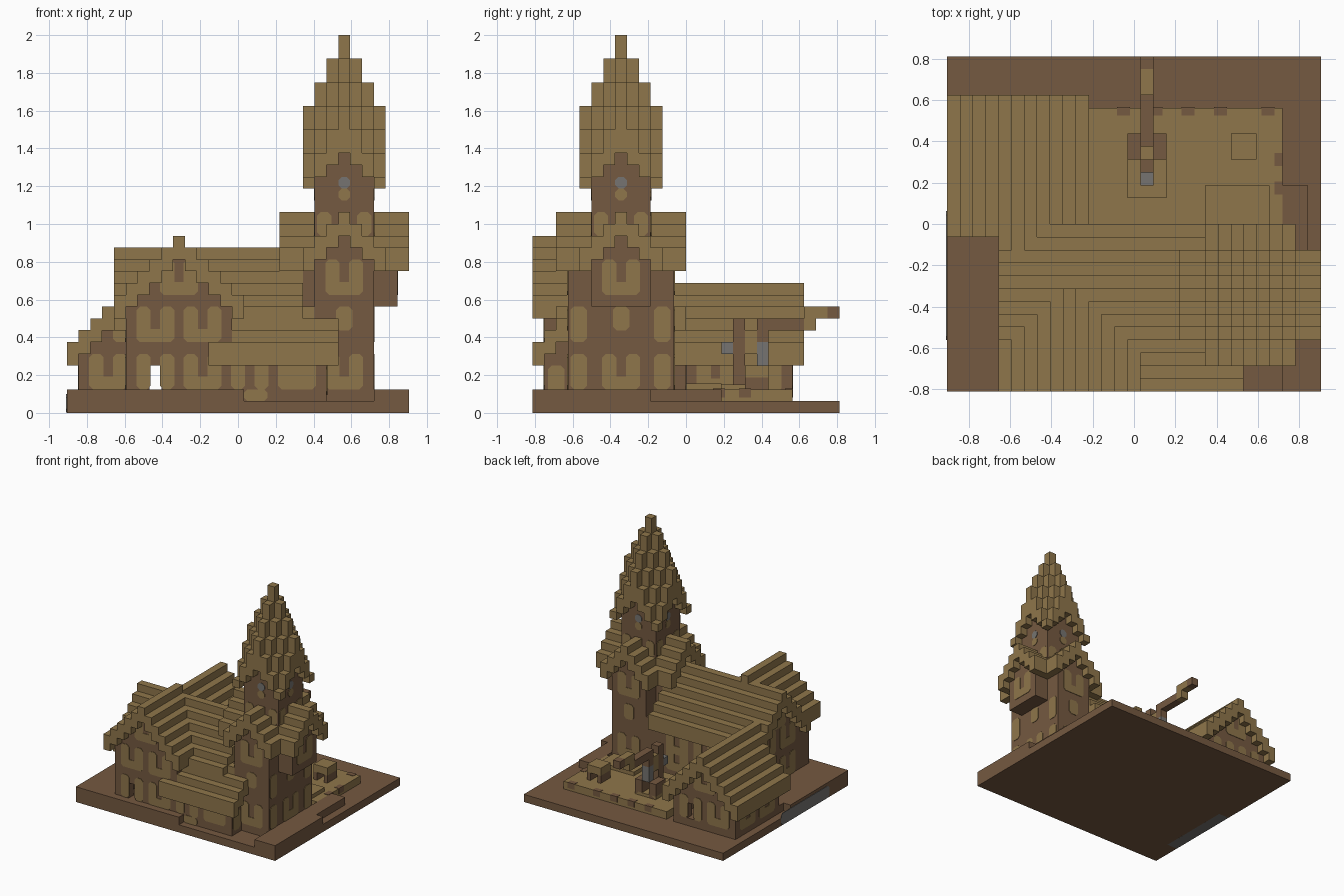
import bpy, bmesh
from mathutils import Matrix, Vector

cube = bpy.data.objects.get("Cube")
if cube:
    bpy.data.objects.remove(cube, do_unlink=True)

U = 0.0625                      # one block
ORIGIN = Vector((-14.5, -13, 0))
TAN, BROWN, GRAY = 0, 1, 2


def material(name, rgb):
    m = bpy.data.materials.new(name)
    m.use_nodes = True
    m.diffuse_color = (*rgb, 1)
    bsdf = m.node_tree.nodes["Principled BSDF"]
    bsdf.inputs["Base Color"].default_value = (*rgb, 1)
    bsdf.inputs["Roughness"].default_value = 0.9
    return m


MATS = [material("tan", (0.275, 0.182, 0.07)),
        material("brown", (0.178, 0.1, 0.052)),
        material("gray", (0.18, 0.175, 0.165))]


class Part:
    """A named object made of block-aligned boxes and thin plates."""

    def __init__(self, name):
        self.name, self.bm = name, bmesh.new()

    def box(self, lo, hi, mat):
        lo, hi = Vector(lo), Vector(hi)
        m = Matrix.Translation((lo + hi) / 2) @ Matrix.Diagonal((*(hi - lo), 1))
        verts = bmesh.ops.create_cube(self.bm, size=1, matrix=m)["verts"]
        for f in {f for v in verts for f in v.link_faces}:
            f.material_index = mat

    def plate(self, side, plane, u0, u1, k0, k1, mat=TAN):
        """Thin chamfered panel on a wall; side is front, back, east or west."""
        c = 0.3
        ring = [(u0 + c, k0), (u1 - c, k0), (u1, k0 + c), (u1, k1 - c),
                (u1 - c, k1), (u0 + c, k1), (u0, k1 - c), (u0, k0 + c)]
        out = 0.06 if side in ("back", "east") else -0.06
        facing_y = side in ("front", "back")
        pts = [(u, plane, k) if facing_y else (plane, u, k) for u, k in ring]
        step = Vector((0, out, 0)) if facing_y else Vector((out, 0, 0))
        face = self.bm.faces.new([self.bm.verts.new(p) for p in pts])
        face.material_index = mat
        new = bmesh.ops.extrude_face_region(self.bm, geom=[face])["geom"]
        bmesh.ops.translate(self.bm, vec=step,
                            verts=[v for v in new if isinstance(v, bmesh.types.BMVert)])

    def twin_window(self, side, plane, c, k, middle=True):
        """Two arched lights joined by a low sill, centred on block c."""
        for u in (c - 1, c + 1):
            self.plate(side, plane, u - 0.1, u + 1.1, k, k + 3)
        if middle:
            self.plate(side, plane, c - 0.5, c + 1.5, k, k + 1.1)

    def done(self):
        bmesh.ops.transform(self.bm, verts=self.bm.verts,
                            matrix=Matrix.Scale(U, 4) @ Matrix.Translation(ORIGIN))
        bmesh.ops.recalc_face_normals(self.bm, faces=self.bm.faces)
        mesh = bpy.data.meshes.new(self.name)
        self.bm.to_mesh(mesh)
        self.bm.free()
        for m in MATS:
            mesh.materials.append(m)
        bpy.context.collection.objects.link(bpy.data.objects.new(self.name, mesh))


def bar(part, axis, a, c, k, mat):
    """Box given by its ranges along and across a ridge axis."""
    x, y = (a, c) if axis == "x" else (c, a)
    part.box((x[0], y[0], k[0]), (x[1], y[1], k[1]), mat)


def roof(name, axis, c, half, top, span):
    """Stepped gable roof; span(d) gives its run at distance d from the ridge."""
    p = Part(name)
    for d in range(-half, half + 1):
        t = top - abs(d)
        bar(p, axis, span(abs(d)), (c + d, c + d + 1), (t - 2, t), TAN)
    p.done()


def gable(p, axis, c, half, top, run, floor, door=None):
    """Stepped wall below a gable roof, with an optional doorway."""
    for d in range(1 - half, half):
        sill = floor
        if c + d == door:
            bar(p, axis, run, (c + d, c + d + 1), (floor, 2), BROWN) if floor < 2 else None
            sill = 4
        bar(p, axis, run, (c + d, c + d + 1), (sill, top - 2 - abs(d)), BROWN)


# Ground
p = Part("base")
p.box((0, 0, 0), (29, 26, 1), BROWN)
p.box((0, 0, 1), (15, 12, 2), BROWN)
p.box((26, 0, 1), (29, 10, 2), BROWN)
p.box((26, 10, 1), (28, 16, 2), BROWN)
p.plate("west", 0, 4, 14, 0.05, 1.6, GRAY)
p.box((0, 4, -0.002), (1.5, 14, 0.06), GRAY)
p.done()

p = Part("terrace")
p.box((11, 13, 1), (26, 22, 2), TAN)
p.box((20, 13, 2), (25, 16, 2.5), TAN)
for i in (13.2, 15.7, 18.2, 20.7, 24.4):
    p.box((i, 21.4, 1.3), (i + 1, 22.05, 2.05), BROWN)
for j in (15.3, 17.5):
    p.box((25.4, j, 1.3), (26.05, j + 1, 2.05), BROWN)
p.done()

# Garden table with two legs
p = Part("garden_table")
p.box((22, 18, 3), (24, 20, 4), TAN)
for i in (22, 23.5):
    p.box((i, 18, 2), (i + 0.5, 20, 3), BROWN)
p.done()

# Crane standing on the terrace, its arm rising to the back
p = Part("crane")
p.box((14, 15, 2), (17, 20, 2.4), TAN)
p.box((15, 17, 2), (16, 18, 8), BROWN)
p.box((15, 18, 5), (16, 19, 7), TAN)
p.box((15, 19, 6), (16, 20, 8), BROWN)
for i in (14, 16):
    p.box((i, 18, 2), (i + 1, 20, 4), BROWN)
for j in (16, 19):
    p.box((15, j, 4 if j == 19 else 5), (16, j + 1, 6), GRAY)
p.box((15, 20, 7), (16, 23, 8), BROWN)
p.box((15, 23, 7), (16, 24, 9), TAN)
p.box((15, 24, 8), (16, 25, 9), TAN)
p.box((15, 25, 8), (16, 26, 9), BROWN)
p.done()

# Nave
roof("nave_roof", "x", 7, 5, 14, lambda d: (4, 20))
p = Part("nave_walls")
gable(p, "x", 7, 5, 14, (5, 6), 1)
p.box((5, 11, 1), (6, 14, 7), BROWN)
p.box((13, 3, 1), (21, 4, 8), BROWN)
p.box((10, 11, 1), (21, 12, 8), BROWN)
for k in (2, 5):
    for c in (12, 16):
        p.twin_window("back", 12, c, k - (k == 5) * 0.8)
    for c in (5, 9):
        p.twin_window("west", 5, c, k + (k == 5))
p.twin_window("west", 5, 7, 9)
p.done()

# Front wing
roof("front_wing_roof", "y", 9, 5, 15, lambda d: (0, 8 - d if d < 5 else 3))
p = Part("front_wing_walls")
gable(p, "y", 9, 5, 15, (1, 2), 2, door=7)
for i in (5, 13):
    p.box((i, 1, 2), (i + 1, 4, 9), BROWN)
for c in (7, 11):
    p.twin_window("front", 1, c, 2, middle=c != 7)
    p.twin_window("front", 1, c, 6)
p.twin_window("front", 1, 9, 10)
p.done()

# Rear wing
roof("rear_wing_roof", "y", 5, 5, 11, lambda d: (11 if d < 2 else 12, 23))
p = Part("rear_wing_walls")
for j in (13, 21):
    gable(p, "y", 5, 5, 11, (j, j + 1), 1, door=7)
for i in (1, 9):
    p.box((i, 13, 1), (i + 1, 22, 5), BROWN)
p.box((1, 12, 1), (10, 22, 2), BROWN)
for side, plane in (("front", 13), ("back", 22)):
    for c in (3, 7):
        p.twin_window(side, plane, c, 2, middle=c != 7)
    p.twin_window(side, plane, 5, 6)
for side, plane in (("west", 1), ("east", 10)):
    for c in (15, 19):
        p.twin_window(side, plane, c, 1.8)
p.done()

# Lean-to between front wing and tower
p = Part("lean_to")
for j in range(4):
    p.box((12, j, 4 + j), (23 if j < 3 else 21, j + 1, 6 + j), TAN)
p.box((13, 1, 1), (22, 3, 5), BROWN)
p.box((21, 2, 5), (22, 3, 6), BROWN)
p.twin_window("front", 1, 15, 2, middle=False)
p.plate("front", 1, 15, 17, 1, 2)
p.plate("front", 1, 18, 20.2, 2, 4)
p.twin_window("front", 1, 19, 2)
p.plate("east", 22, 1.3, 2.7, 1.5, 4)
p.done()

# Tower with crossing gable roofs; the arms across x hang as oriels
roof("tower_cross_roof", "x", 7, 3, 17, lambda d: (18, 29))
roof("tower_front_roof", "y", 23, 3, 17, lambda d: (2, 13))
p = Part("tower")
p.box((21, 5, 1), (26, 10, 20), BROWN)
gable(p, "x", 7, 3, 17, (19, 28), 9)
gable(p, "y", 23, 3, 17, (3, 12), 1)
for side, plane, c, arm in (("front", 5, 23, 3), ("back", 10, 23, 12),
                            ("east", 26, 7, 28), ("west", 21, 7, 19)):
    p.twin_window(side, arm, c, 10)
    for u in (c - 1.8, c + 1.6):
        p.plate(side, plane, u, u + 1.2, 15, 17)
    p.plate(side, plane, c, c + 1, 18, 19)
    p.plate(side, plane, c, c + 1, 19, 20, GRAY)
    if side != "west":
        wall = plane if side == "east" else arm
        p.twin_window(side, wall, c, 2)
        p.plate(side, wall, c - 0.2, c + 1.2, 7, 9)
for j in (3.2, 10.3):
    for k in (2, 6):
        p.plate("east", 26, j, j + 1.4, k, k + 3)
for w, k in ((1, 20), (0, 21)):            # small gables under the spire
    p.box((23 - w, 5, k), (24 + w, 10, k + 1), BROWN)
    p.box((21, 7 - w, k), (26, 8 + w, k + 1), BROWN)
p.done()

# Spire: columns shortening away from the centre
p = Part("spire")
for dx in range(-3, 4):
    for dy in range(-3, 4):
        near, far = sorted((abs(dx), abs(dy)))
        top = 32 - 2 * (near + far)
        bottom = 22 - near
        if top > bottom:
            p.box((23 + dx, 7 + dy, bottom), (24 + dx, 8 + dy, top), TAN)
p.done()
